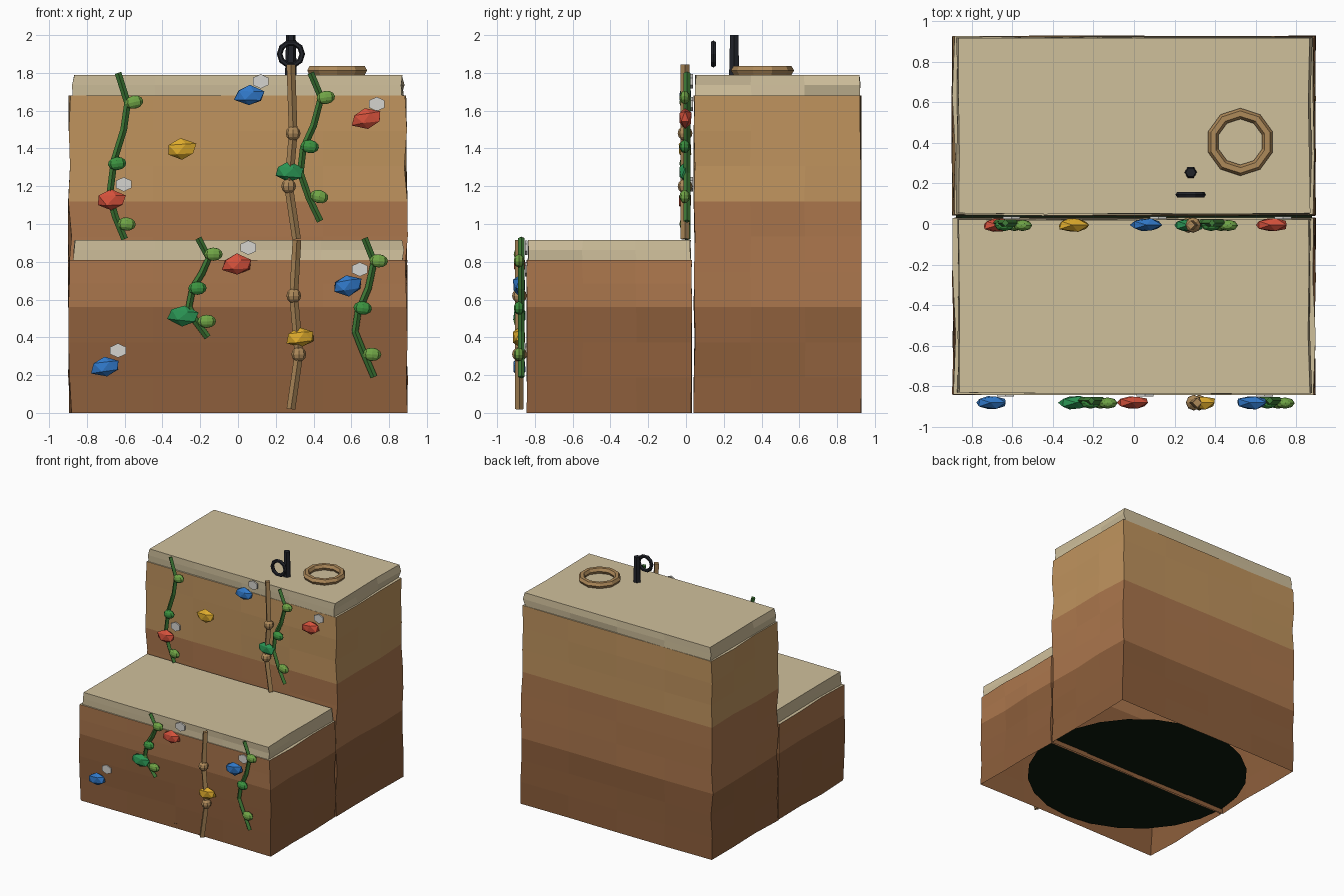
import bpy, bmesh, math, random
from mathutils import Matrix, Vector

if "Cube" in bpy.data.objects:
    bpy.data.objects.remove(bpy.data.objects["Cube"])

random.seed(7)


def mat(name, r, g, b):
    m = bpy.data.materials.new(name)
    m.diffuse_color = [(c / 255) ** 2.2 for c in (r, g, b)] + [1]
    m.use_nodes = True
    m.node_tree.nodes["Principled BSDF"].inputs["Base Color"].default_value = m.diffuse_color
    return m


DARK = mat("dark earth", 140, 95, 62)
MID = mat("mid earth", 170, 118, 78)
LIGHT = mat("light earth", 190, 146, 94)
SAND = mat("sand", 206, 190, 154)
ROPE = mat("rope", 172, 136, 90)
STEM = mat("vine stem", 66, 124, 58)
LEAF_L = mat("light leaf", 112, 164, 72)
LEAF_D = mat("dark leaf", 62, 146, 66)
CHALK = mat("chalk", 212, 210, 205)
IRON = mat("iron", 38, 40, 46)
SHADE = mat("base shade", 20, 32, 20)
HOLD = {"blue": mat("blue hold", 52, 120, 200), "red": mat("red hold", 212, 82, 62),
        "yellow": mat("yellow hold", 222, 170, 48), "green": mat("green hold", 46, 146, 84)}


def finish(bm, name, mats):
    bmesh.ops.recalc_face_normals(bm, faces=bm.faces)
    me = bpy.data.meshes.new(name)
    bm.to_mesh(me)
    bm.free()
    for m in mats:
        me.materials.append(m)
    ob = bpy.data.objects.new(name, me)
    bpy.context.collection.objects.link(ob)
    return ob


def ring(x, y0, y1, nx=4, ny=3):
    """Rectangle outline split into short runs."""
    c = [(-x, y0), (x, y0), (x, y1), (-x, y1)]
    pts = []
    for i in range(4):
        a, b, n = Vector(c[i]), Vector(c[(i + 1) % 4]), (nx, ny)[i % 2]
        pts += [a.lerp(b, k / n) for k in range(n)]
    return pts


# Rock steps: open-bottomed walls in coloured layers with an inset sand cap
def rock_step(name, y0, y1, wall_rows, top):
    bm = bmesh.new()
    ym = (y0 + y1) / 2
    base = wall_rows[-1]
    levels = [(z, 0) for z in wall_rows] + [(base, .022), ((base + top) / 2, .018), (top, .024)]
    rows = []
    for z, inset in levels:
        row = []
        for p in ring(0.9 - inset, y0 + inset * .3, y1 - inset * .3):
            jx = random.uniform(0, .02) if abs(p.x) > .85 else 0
            jy = random.uniform(0, .008)
            row.append(bm.verts.new((p.x - math.copysign(jx, p.x),
                                     p.y + (jy if p.y < ym else -jy), z)))
        rows.append(row)
    for i in range(len(rows) - 1):
        a, b = rows[i], rows[i + 1]
        zc = (levels[i][0] + levels[i + 1][0]) / 2
        for k in range(len(a)):
            j = (k + 1) % len(a)
            f = bm.faces.new((a[k], a[j], b[j], b[k]))
            f.material_index = 3 if i >= len(wall_rows) - 1 else 0 if zc < .56 else 1 if zc < 1.12 else 2
    bm.faces.new(rows[-1]).material_index = 3
    finish(bm, name, [DARK, MID, LIGHT, SAND])


rock_step("upper_step", .04, .93, [i * 1.68 / 9 for i in range(10)], 1.79)
rock_step("lower_step", -.845, .033, [0, .187, .373, .56, .685, .81], .915)

# Dark base disc with a slightly lower inner disc
for name, r, z in (("base_disc", .88, .04), ("inner_base_disc", .525, .035)):
    bm = bmesh.new()
    bmesh.ops.create_circle(bm, cap_ends=True, segments=24, radius=r,
                            matrix=Matrix.Translation((0, .04, z)))
    ob = finish(bm, name, [SHADE])
    ob.data.flip_normals() if ob.data.polygons[0].normal.z > 0 else None

FACES = {"upper": -.005, "lower": -.882}    # y of fittings on each rock face


def tube(name, pts, y, r, m, res):
    cu = bpy.data.curves.new(name, 'CURVE')
    cu.dimensions = '3D'
    cu.bevel_depth, cu.bevel_resolution, cu.use_fill_caps = r, res, True
    s = cu.splines.new('POLY')
    s.points.add(len(pts) - 1)
    for p, (x, z) in zip(s.points, pts):
        p.co = (x, y, z, 1)
        s.use_smooth = False
    cu.materials.append(m)
    bpy.context.collection.objects.link(bpy.data.objects.new(name, cu))


def blob(name, x, y, z, size, m, rough=0, tilt=0):
    bm = bmesh.new()
    if rough:
        bmesh.ops.create_icosphere(bm, subdivisions=1, radius=1)
        for v in bm.verts:
            v.co *= random.uniform(1 - rough, 1 + rough * .3)
    else:
        bmesh.ops.create_uvsphere(bm, u_segments=8, v_segments=6, radius=1)
    bm.transform(Matrix.Translation((x, y, z)) @ Matrix.Rotation(tilt, 4, 'Y') @ Matrix.Diagonal((*size, 1)))
    finish(bm, name, [m])


# Knotted ropes
for side, pts in (("upper", [(.28, 1.845), (.292, 1.48), (.268, 1.2), (.31, .92)]),
                  ("lower", [(.312, .915), (.295, .62), (.322, .31), (.28, .02)])):
    tube(side + "_rope", pts, FACES[side], .023, ROPE, 0)
    for i, (x, z) in enumerate(pts[1:3]):
        blob(f"{side}_rope_knot_{i}", x, FACES[side], z, (.039, .039, .039), ROPE)

# Vines with leaves
VINES = [
    ("upper", [(-.635, 1.8), (-.585, 1.64), (-.605, 1.5), (-.655, 1.34), (-.68, 1.15), (-.65, 1.04), (-.60, .92)],
     [(-.55, 1.645), (-.64, 1.32), (-.59, 1.0)]),
    ("upper", [(.385, 1.8), (.44, 1.67), (.40, 1.52), (.345, 1.4), (.33, 1.27), (.375, 1.14), (.435, 1.015)],
     [(.465, 1.67), (.38, 1.41), (.43, 1.145)]),
    ("lower", [(-.21, .925), (-.155, .82), (-.19, .74), (-.24, .66), (-.26, .56), (-.22, .48), (-.16, .40)],
     [(-.13, .84), (-.215, .66), (-.165, .485)]),
    ("lower", [(.67, .925), (.72, .80), (.69, .66), (.635, .53), (.62, .43), (.66, .33), (.72, .19)],
     [(.745, .805), (.66, .555), (.71, .31)])]
for n, (side, stem, leaves) in enumerate(VINES):
    y = FACES[side] + .01
    tube(f"{side}_vine_{n}", stem, y, .018, STEM, 0)
    for i, (x, z) in enumerate(leaves):
        blob(f"vine_{n}_leaf_{i}", x, y - .012, z, (.049, .028, .035),
             LEAF_D if i == 1 else LEAF_L, 0, random.uniform(-.25, .25))

# Climbing holds
HOLDS = [("upper", "blue", .06, 1.68), ("upper", "yellow", -.30, 1.395), ("upper", "red", -.67, 1.125),
         ("upper", "green", .27, 1.275), ("upper", "red", .68, 1.56), ("lower", "red", -.005, .785),
         ("lower", "green", -.29, .515), ("lower", "blue", .58, .675), ("lower", "yellow", .33, .40),
         ("lower", "blue", -.70, .245)]
for i, (side, c, x, z) in enumerate(HOLDS):
    blob(f"{c}_hold_{i}", x, FACES[side], z, (.09, .038, .058), HOLD[c], .14, random.uniform(-.15, .15))

# Chalk marks: thin hexagonal plates
for i, (side, x, z) in enumerate([("upper", .12, 1.755), ("upper", .735, 1.635), ("upper", -.605, 1.21),
                                  ("lower", .055, .875), ("lower", .645, .76), ("lower", -.635, .33)]):
    bm = bmesh.new()
    bmesh.ops.create_cone(bm, cap_ends=True, segments=6, radius1=1, radius2=1, depth=.012)
    bm.transform(Matrix.Translation((x, FACES[side] + .036, z)) @ Matrix.Diagonal((.048, 1, .038, 1))
                 @ Matrix.Rotation(math.pi / 2, 4, 'X'))
    finish(bm, f"chalk_mark_{i}", [CHALK])


# Iron anchor post, its ring, and a coil of rope on the top
bm = bmesh.new()
bmesh.ops.create_cone(bm, cap_ends=True, segments=6, radius1=.031, radius2=.025, depth=.215,
                      matrix=Matrix.Translation((.28, .255, 1.8925)) @ Matrix.Rotation(math.pi / 6, 4, 'Z'))
finish(bm, "anchor_post", [IRON])


def torus(name, loc, rot, major, minor, seg, sides, m):
    bpy.ops.mesh.primitive_torus_add(location=loc, rotation=rot, major_segments=seg, minor_segments=sides,
                                     major_radius=major, minor_radius=minor)
    ob = bpy.context.object
    ob.name = name
    ob.data.materials.append(m)
    for p in ob.data.polygons:
        p.use_smooth = False


torus("anchor_ring", (.28, .145, 1.9), (math.pi / 2, 0, 0), .06, .015, 10, 6, IRON)
torus("rope_coil", (.525, .405, 1.813), (0, 0, math.pi / 10), .14, .027, 10, 6, ROPE)
